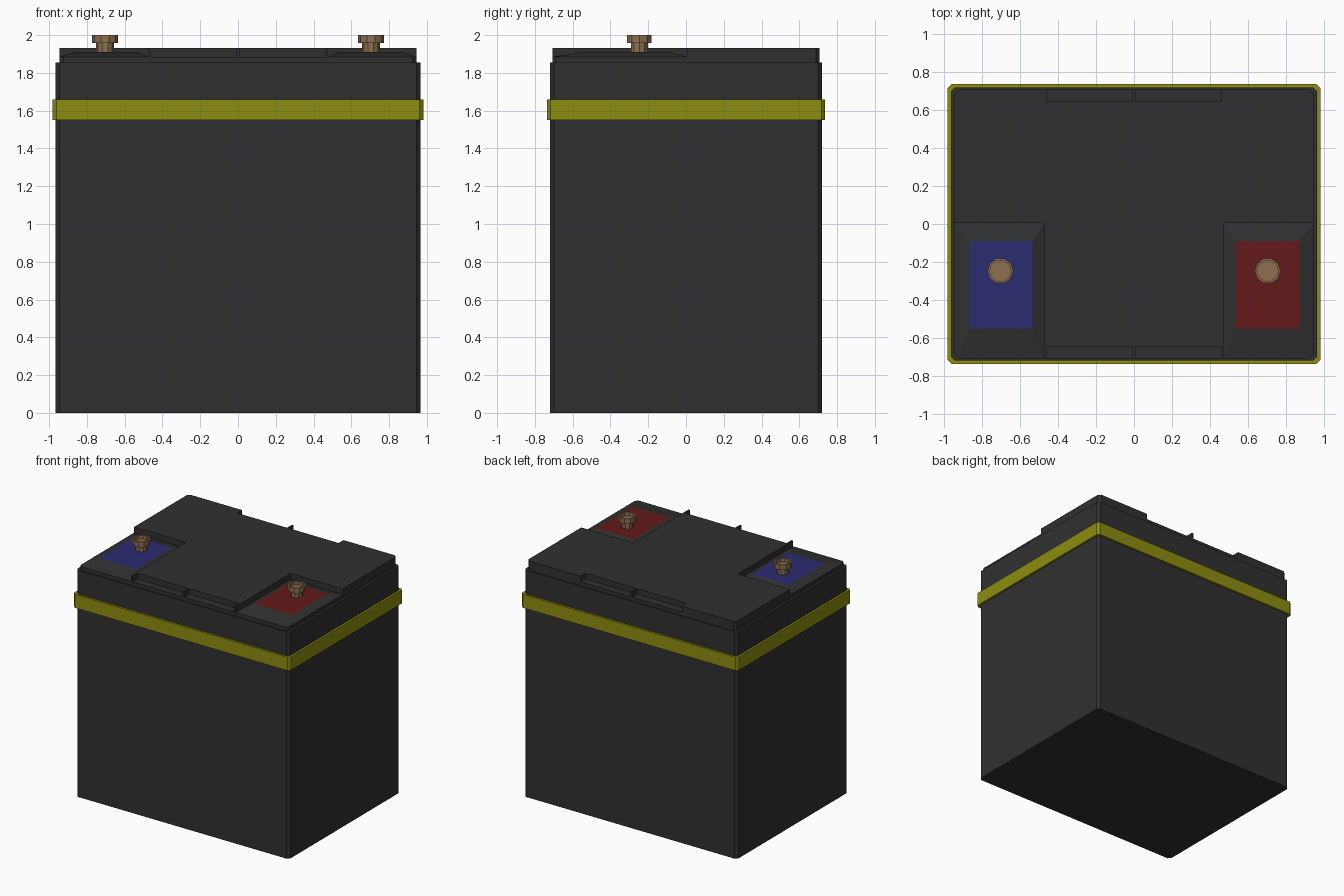
import bpy, bmesh, math

if "Cube" in bpy.data.objects:
    bpy.data.objects.remove(bpy.data.objects["Cube"])


def material(name, rgb):
    m = bpy.data.materials.new(name)
    m.diffuse_color = (*rgb, 1)
    m.use_nodes = True
    m.node_tree.nodes["Principled BSDF"].inputs["Base Color"].default_value = m.diffuse_color
    return m


BLACK = material("black_plastic", (0.03, 0.03, 0.03))
YELLOW = material("yellow", (0.27, 0.27, 0.005))
BLUE = material("blue", (0.025, 0.025, 0.17))
RED = material("red", (0.13, 0.01, 0.01))
COPPER = material("copper", (0.27, 0.16, 0.08))


def finish(name, bm, *mats):
    bmesh.ops.recalc_face_normals(bm, faces=bm.faces)
    me = bpy.data.meshes.new(name)
    bm.to_mesh(me)
    bm.free()
    for m in mats:
        me.materials.append(m)
    ob = bpy.data.objects.new(name, me)
    bpy.context.collection.objects.link(ob)
    return ob


def prism(name, outline, z0, z1, mat):
    bm = bmesh.new()
    face = bm.faces.new([bm.verts.new((x, y, z0)) for x, y in outline])
    ext = bmesh.ops.extrude_face_region(bm, geom=[face])
    for v in ext["geom"]:
        if isinstance(v, bmesh.types.BMVert):
            v.co.z = z1
    return finish(name, bm, mat)


def chamfered(hx, hy, c):
    half = [(hx - c, -hy), (hx, c - hy), (hx, hy - c), (hx - c, hy)]
    return half + [(-x, y) for x, y in reversed(half)]


def lathe(name, profile, x, y, sides, mat):
    # profile runs from the bottom centre to the top centre
    bm = bmesh.new()
    rings = []
    for r, z in profile:
        rings.append([bm.verts.new((x + r * math.cos(2 * math.pi * i / sides),
                                    y + r * math.sin(2 * math.pi * i / sides), z))
                      for i in range(sides)])
    for a, b in zip(rings, rings[1:]):
        for i in range(sides):
            j = (i + 1) % sides
            bm.faces.new((a[i], a[j], b[j], b[i]))
    bm.faces.new(rings[0])
    bm.faces.new(rings[-1])
    return finish(name, bm, mat)


# case
prism("case", chamfered(0.965, 0.72, 0.02), 0, 1.855, BLACK)

# band: closed ring hugging the case
bm = bmesh.new()
loops = [[bm.verts.new((x, y, z)) for x, y in chamfered(hx, hy, 0.02)]
         for hx, hy, z in ((0.982, 0.737, 1.55), (0.982, 0.737, 1.66),
                           (0.964, 0.719, 1.66), (0.964, 0.719, 1.55))]
for a, b in zip(loops, loops[1:] + loops[:1]):
    for i in range(8):
        j = (i + 1) % 8
        bm.faces.new((a[i], a[j], b[j], b[i]))
finish("band", bm, YELLOW)

# lid: thin base plus a raised plate with grip notches and terminal corners cut away
prism("lid_base", chamfered(0.945, 0.708, 0.02), 1.85, 1.885, BLACK)
half = [(0.008, -0.708), (0.008, -0.645), (0.46, -0.645), (0.46, -0.708),
        (0.474, -0.708), (0.474, 0.005), (0.945, 0.005), (0.945, 0.688),
        (0.925, 0.708), (0.46, 0.708), (0.46, 0.645), (0.008, 0.645), (0.008, 0.708)]
prism("lid_plate", half + [(-x, y) for x, y in reversed(half)], 1.885, 1.932, BLACK)

# terminal pads and terminals, one per front corner
base = [(0.474, -0.708), (0.925, -0.708), (0.945, -0.688), (0.945, 0.005), (0.474, 0.005)]
top = [(0.535, -0.55), (0.87, -0.55), (0.87, -0.09), (0.535, -0.09)]
for side, label, mat in ((-1, "negative", BLUE), (1, "positive", RED)):
    bm = bmesh.new()
    b = [bm.verts.new((side * x, y, 1.885)) for x, y in base]
    t = [bm.verts.new((side * x, y, 1.91)) for x, y in top]
    bm.faces.new(t).material_index = 1
    for f in ((b[0], b[1], t[1], t[0]), (b[1], b[2], t[1]), (b[2], b[3], t[2], t[1]),
              (b[3], b[4], t[3], t[2]), (b[4], b[0], t[0], t[3]), b):
        bm.faces.new(f)
    finish(label + "_pad", bm, BLACK, mat)
    lathe(label + "_terminal",
          [(0.047, 1.905), (0.047, 1.957), (0.068, 1.957), (0.068, 2.0),
           (0.056, 2.0), (0.056, 1.97)], side * 0.704, -0.247, 10, COPPER)
